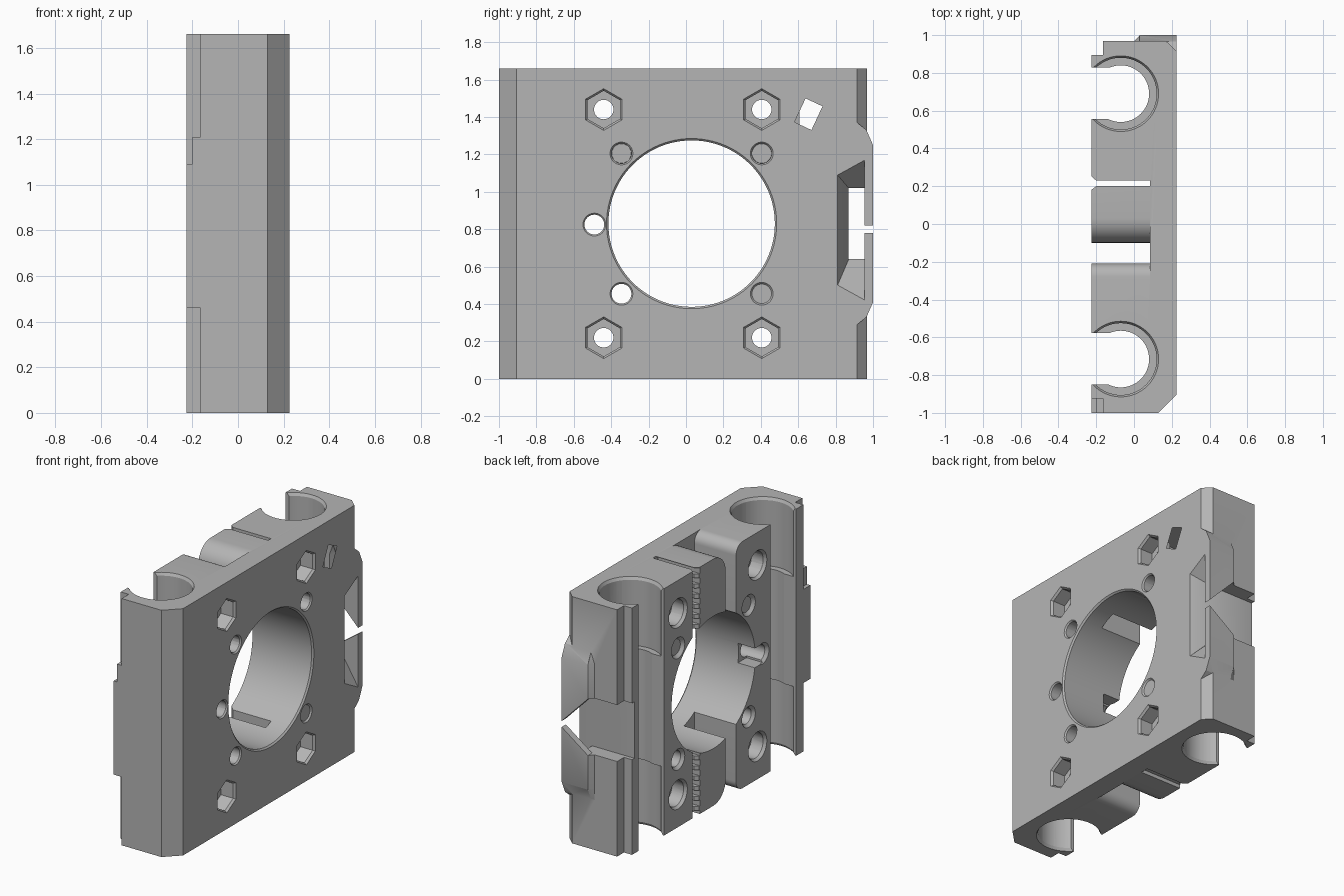
import bpy, bmesh
from math import cos, sin, pi, radians
from mathutils import Vector

if "Cube" in bpy.data.objects:
    bpy.data.objects.remove(bpy.data.objects["Cube"])

grey = bpy.data.materials.new("plain grey")
grey.use_nodes = True
COLOR = (0.46, 0.46, 0.46, 1)
grey.diffuse_color = COLOR
grey.node_tree.nodes["Principled BSDF"].inputs["Base Color"].default_value = COLOR

H = 1.66
MID = H / 2
ORDER = {"x": lambda u, v, d: (d, u, v),
         "y": lambda u, v, d: (u, d, v),
         "z": lambda u, v, d: (u, v, d)}


def prism(name, axis, lo, hi, pts, pts_hi=None):
    """Solid between a profile at lo and a matching profile at hi."""
    bm = bmesh.new()
    place = ORDER[axis]
    a = [bm.verts.new(place(u, v, lo)) for u, v in pts]
    b = [bm.verts.new(place(u, v, hi)) for u, v in (pts_hi or pts)]
    bm.faces.new(a)
    bm.faces.new(b)
    for i in range(len(a)):
        j = (i + 1) % len(a)
        bm.faces.new((a[i], a[j], b[j], b[i]))
    bmesh.ops.recalc_face_normals(bm, faces=bm.faces)
    mesh = bpy.data.meshes.new(name)
    bm.to_mesh(mesh)
    bm.free()
    ob = bpy.data.objects.new(name, mesh)
    bpy.context.collection.objects.link(ob)
    return ob


def ring(u, v, r, n=48, turn=0.0):
    return [(u + r * cos(turn + 2 * pi * i / n), v + r * sin(turn + 2 * pi * i / n))
            for i in range(n)]


def rect(u0, u1, v0, v1):
    return [(u0, v0), (u1, v0), (u1, v1), (u0, v1)]


def flip(pts):
    """Mirror a profile top to bottom."""
    return [(u, H - v) for u, v in pts]


def combine(ob, other, operation):
    mod = ob.modifiers.new("combine", "BOOLEAN")
    mod.object = other
    mod.operation = operation
    mod.solver = "EXACT"
    bpy.context.view_layer.objects.active = ob
    bpy.ops.object.modifier_apply(modifier=mod.name)
    bpy.data.objects.remove(other)


# Main block with chamfered front and back edges
body = prism("carriage_body", "z", 0, H, [
    (-0.225, -1), (0.13, -1), (0.225, -0.905), (0.225, 0.915), (0.17, 0.968),
    (-0.165, 0.968), (-0.165, 0.895), (-0.225, 0.895)])
body.data.materials.append(grey)


def cut(axis, lo, hi, pts, pts_hi=None):
    combine(body, prism("cutter", axis, lo, hi, pts, pts_hi), "DIFFERENCE")


# Raised pad on the back wall, sloping inward at its ends
pad = [(0.88, 0.29), (0.915, 0.29), (0.965, 0.33), (1, 0.41)]
outer = pad + flip(pad)[::-1]
inner = [(min(y, 0.966), z) for y, z in outer]
combine(body, prism("back_pad", "x", 0.03, 0.225, outer), "UNION")
combine(body, prism("pad_slope", "x", 0.0, 0.031, inner, outer), "UNION")

# Belt opening behind two tapered tabs
cut("x", 0.09, 0.226,
    [(0.87, 0.64), (0.87, 1.02), (0.955, 1.02), (0.955, 0.64)],
    [(0.81, 0.5), (0.81, 1.09), (0.955, 1.17), (0.955, 0.42)])
cut("x", -0.3, 0.1, rect(0.87, 0.955, 0.64, 1.02))
cut("y", 0.94, 1.1, [(0.3, 0.78), (0.225, 0.78), (0.03, 0.64), (-0.3, 0.64),
                     (-0.3, 1.02), (0.03, 1.02), (0.225, 0.82), (0.3, 0.82)])

# Bearing channels: wide seats at the ends, narrower between
for y in (0.69, -0.715):
    cut("z", -0.1, H + 0.1, ring(-0.07, y, 0.15, 64))
    cut("z", -0.1, H + 0.1, rect(-0.3, -0.1, y - 0.135, y + 0.138))
    for a, b, end in ((1.2, H + 0.1, H), (-0.1, 0.46, 0)):
        cut("z", a, b, ring(-0.07, y, 0.19, 64))
        d = 0.02 if end == 0 else -0.02
        cut("z", end + d, end - d / 2, ring(-0.07, y, 0.189, 64), ring(-0.07, y, 0.206, 64))

# Steps along the front edge
for lo, hi, x in ((1.21, H + 0.1, -0.165), (-0.1, 0.46, -0.165), (1.09, 1.22, -0.2)):
    cut("z", lo, hi, rect(-0.3, x, -1.1, -0.925))

# Central bore with a fine bevel
cut("x", -0.3, 0.3, ring(0.03, MID, 0.445, 96))
cut("x", 0.215, 0.235, ring(0.03, MID, 0.445, 96), ring(0.03, MID, 0.465, 96))

# Belt path with rounded mouths at top and bottom
steps = [i * pi / 16 for i in range(9)]
mouth = [(-0.28 + 0.07 * cos(t), 1.59 + 0.07 * sin(t)) for t in steps]
mouth += [(-0.28, H + 0.1), (0.03, H + 0.1)]
mouth += [(0.03 - 0.13 * cos(t), 1.53 + 0.13 * sin(t)) for t in reversed(steps)]
cut("x", -0.3, 0.085, mouth + flip(mouth)[::-1])

# Toothed belt clamp slot
cut("z", -0.1, H + 0.1, [(-0.24, 0.17), (-0.2, 0.2), (0.085, 0.2), (0.085, 0.23),
                         (-0.2, 0.23), (-0.24, 0.265)])
for k in range(25):
    z = 0.005 + k * 0.068
    if z < 0.45 or z > 1.2:
        cut("z", z - 0.02, z + 0.02, rect(-0.3, 0.085, 0.175, 0.21))

# Bolt holes with nut pockets in front and head recesses behind
for y in (-0.44, 0.405):
    for z in (0.22, 1.44):
        cut("x", -0.3, 0.3, ring(y, z, 0.052, 32))
        cut("x", 0.12, 0.3, ring(y, z, 0.1, 6, pi / 2))
        cut("x", 0.21, 0.235, ring(y, z, 0.099, 6, pi / 2), ring(y, z, 0.12, 6, pi / 2))
        cut("x", -0.3, -0.12, ring(y, z, 0.085, 32))
        cut("x", -0.235, -0.205, ring(y, z, 0.105, 32), ring(y, z, 0.084, 32))

# Small mounting holes
for y, z in ((-0.345, 1.205), (0.405, 1.205), (-0.345, 0.455), (0.405, 0.455), (-0.49, 0.825)):
    cut("x", -0.3, 0.3, ring(y, z, 0.053, 32))
    cut("x", 0.215, 0.235, ring(y, z, 0.052, 32), ring(y, z, 0.07, 32))
    cut("x", -0.235, -0.205, ring(y, z, 0.08, 32), ring(y, z, 0.052, 32))

# Sensor notch beside the bore and slanted pocket on the plate face
cut("x", -0.3, -0.1, rect(-0.5, -0.38, 0.76, 0.89))
c, s = cos(radians(-25)), sin(radians(-25))
pocket = [(0.655 + u * c - v * s, 1.415 + u * s + v * c) for u, v in rect(-0.05, 0.05, -0.07, 0.07)]
cut("x", 0.1, 0.3, pocket)

# Smooth the curves, keep edges sharp
for ob in bpy.context.selected_objects:
    ob.select_set(False)
body.select_set(True)
bpy.context.view_layer.objects.active = body
bpy.ops.object.shade_smooth_by_angle(angle=radians(25))
